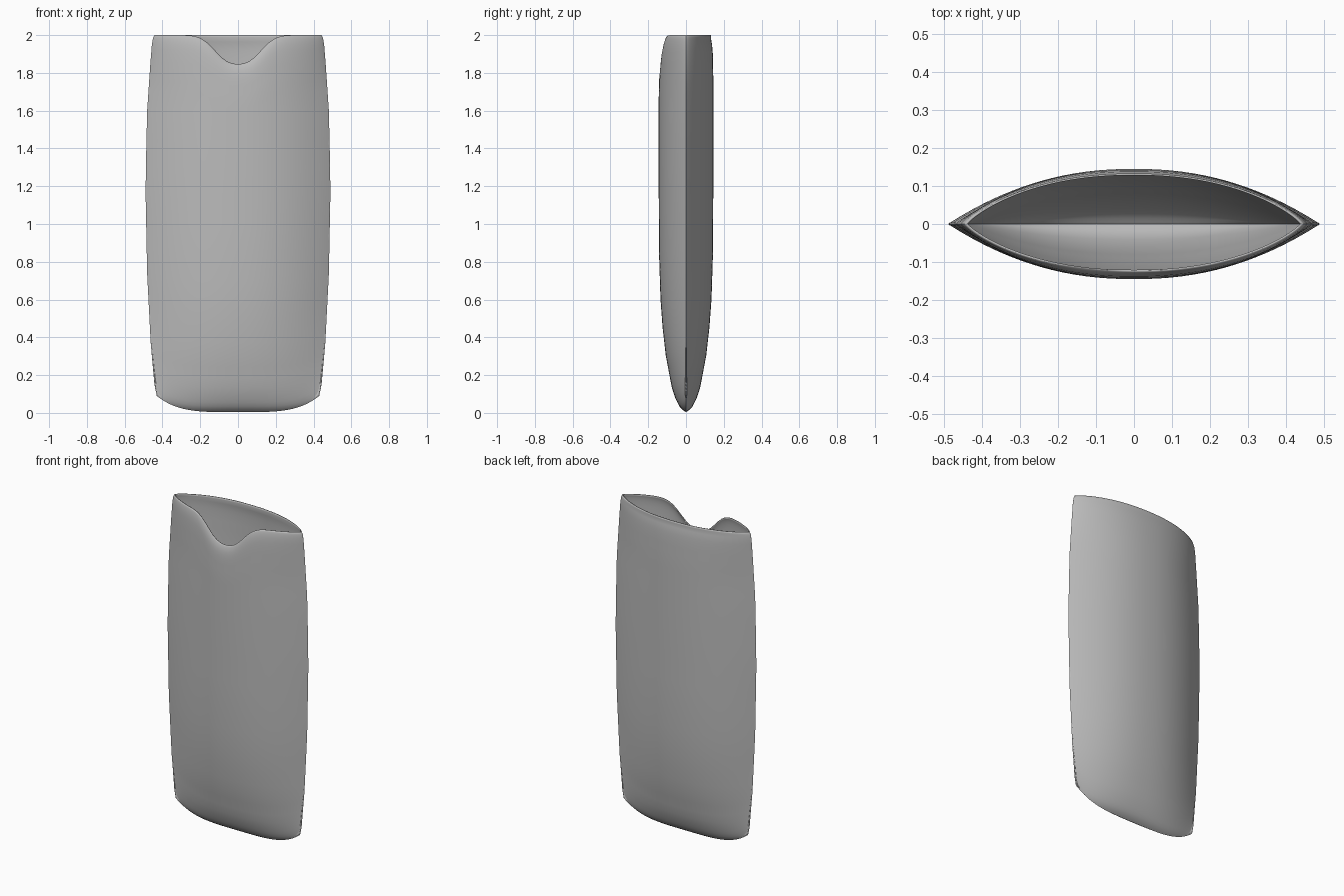
import bpy, bmesh, math

if "Cube" in bpy.data.objects:
    bpy.data.objects.remove(bpy.data.objects["Cube"])

# Profiles as (height, value): half width, and half depth at the middle
WIDTH = [(0, .43), (.06, .442), (.3, .462), (.7, .481), (1.2, .49),
         (1.6, .481), (1.85, .464), (1.95, .456), (1.985, .45), (2, .442)]
DEPTH = [(0, 0), (.012, .018), (.03, .035), (.07, .055), (.13, .075), (.3, .107),
         (.45, .124), (.6, .135), (.85, .143), (1.3, .145), (1.75, .145),
         (1.9, .142), (1.95, .138), (1.98, .132), (2, .125)]
ROWS = [0, .006, .012, .02, .03, .05, .07, .1, .13, .18, .24, .3, .37, .45, .52, .6,
        .7, .85, 1, 1.15, 1.3, 1.45, 1.6, 1.7, 1.75, 1.8, 1.85, 1.9, 1.925, 1.95,
        1.965, 1.98, 1.99, 2]
N = 48


def lookup(table, h):
    for (a, p), (b, q) in zip(table, table[1:]):
        if h <= b:
            return p + (q - p) * (h - a) / (b - a)
    return table[-1][1]


def point(u, side, h):
    """Surface point: u runs across, side is -1 front / +1 back, h is 0..2."""
    x = u * lookup(WIDTH, h)
    power = 1 - .2 * max(0, (h - 1.7) / .3)           # blunter lens at the rim
    depth = lookup(DEPTH, h)
    if side > 0 and h > 1.9:
        depth = max(depth, .133)
    y = side * depth * max(0, 1 - abs(u) ** 2.2) ** power
    low = .004 + .086 * abs(u) ** 4                   # bottom edge lifts at corners
    top = 2.0
    if side < 0:                                      # thumb notch in front rim
        top -= .153 * math.exp(-(abs(x) / .145) ** 2.6)
    # lower and upper shifts fade out along the height
    z = h + low * max(0, 1 - h / 1.2) - (2 - top) * max(0, (h - 1.2) / .8)
    return x, y, z


# Sleeve: one lens-shaped shell, open at the top
us = [math.sin(math.pi / 2 * (-1 + 2 * i / N)) for i in range(N + 1)]
ring = [(u, -1) for u in us[:-1]] + [(u, 1) for u in us[:0:-1]]
bm = bmesh.new()
grid = [[bm.verts.new(point(u, s, h)) for u, s in ring] for h in ROWS]
n = len(ring)
for lower, upper in zip(grid, grid[1:]):
    for i in range(n):
        j = (i + 1) % n
        bm.faces.new((lower[i], lower[j], upper[j], upper[i]))
bmesh.ops.remove_doubles(bm, verts=bm.verts, dist=.00005)   # close bottom seam
bmesh.ops.recalc_face_normals(bm, faces=bm.faces)
# make sure normals point outward
front = min(bm.faces, key=lambda f: f.calc_center_median().y)
if front.normal.y > 0:
    bmesh.ops.reverse_faces(bm, faces=bm.faces)

mesh = bpy.data.meshes.new("sleeve")
bm.to_mesh(mesh)
bm.free()
sleeve = bpy.data.objects.new("sleeve", mesh)
bpy.context.collection.objects.link(sleeve)

grey = bpy.data.materials.new("plain grey")
grey.diffuse_color = (.5, .5, .5, 1)
grey.use_nodes = True
grey.node_tree.nodes["Principled BSDF"].inputs["Base Color"].default_value = grey.diffuse_color
mesh.materials.append(grey)

# Thin wall
wall = sleeve.modifiers.new("wall", 'SOLIDIFY')
wall.thickness = .005
wall.offset = -1

bpy.context.view_layer.objects.active = sleeve
sleeve.select_set(True)
bpy.ops.object.shade_smooth_by_angle(angle=math.radians(40))
